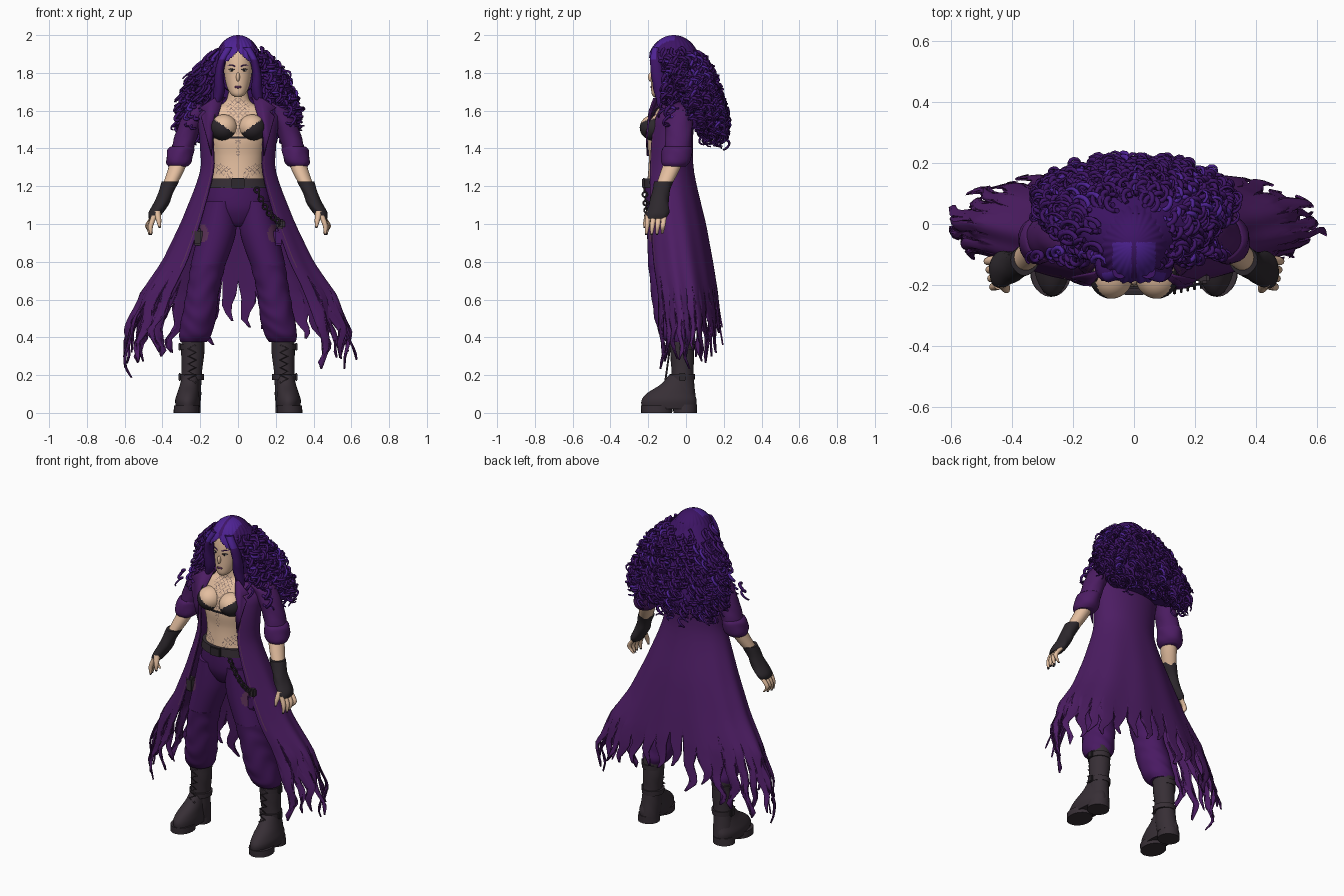
import bpy, bmesh, math, random
from math import sin, cos, pi, radians
from mathutils import Vector, Matrix

random.seed(7)
cube = bpy.data.objects.get("Cube")
if cube:
    bpy.data.objects.remove(cube, do_unlink=True)


def material(name, r, g, b):
    mat = bpy.data.materials.new(name)
    mat.use_nodes = True
    mat.diffuse_color = (r, g, b, 1)
    bsdf = next(n for n in mat.node_tree.nodes if n.type == 'BSDF_PRINCIPLED')
    bsdf.inputs["Base Color"].default_value = (r, g, b, 1)
    bsdf.inputs["Roughness"].default_value = .8
    return mat


SKIN = material("skin", .78, .52, .35)
HAIR = material("dark violet hair", .047, .007, .13)
STREAK = material("bright violet hair", .075, .016, .29)
COAT = material("plum coat", .073, .012, .125)
TRIM = material("mauve trim", .11, .033, .1)
PANTS = material("purple trousers", .066, .01, .122)
LEATHER = material("dark leather", .038, .028, .036)
CLOTH = material("black cloth", .026, .021, .026)
INK = material("ink", .25, .17, .15)
EYE = material("eye white", .75, .7, .65)
SIDES = (("left", 1), ("right", -1))


def finish(name, bm, mats, rule=None, closed=True, angle=50):
    """Turn a bmesh into an object; rule picks a material from the face centre."""
    if closed:
        bmesh.ops.recalc_face_normals(bm, faces=bm.faces[:])
    if rule:
        for f in bm.faces:
            f.material_index = int(rule(f.calc_center_median()))
    mesh = bpy.data.meshes.new(name)
    bm.to_mesh(mesh)
    bm.free()
    obj = bpy.data.objects.new(name, mesh)
    bpy.context.collection.objects.link(obj)
    for mat in mats:
        mesh.materials.append(mat)
    bpy.ops.object.select_all(action='DESELECT')
    obj.select_set(True)
    bpy.context.view_layer.objects.active = obj
    bpy.ops.object.shade_smooth_by_angle(angle=radians(angle))
    return obj


def spline(a, b, c, d, t):
    return [(2*q + (r - p)*t + (2*p - 5*q + 4*r - s)*t*t + (3*q - p - 3*r + s)*t**3) / 2
            for p, q, r, s in zip(a, b, c, d)]


def loft(name, rings, mats, side=1, segs=24, steps=4, fold=0, rule=None):
    """Skin smooth level rings of (x, y, z, x radius, y radius)."""
    pad = [rings[0]] + list(rings) + [rings[-1]]
    fine = [spline(*pad[i:i + 4], k / steps) for i in range(len(rings) - 1) for k in range(steps)]
    fine.append(rings[-1])
    bm, loops = bmesh.new(), []
    for x, y, z, rx, ry in fine:
        loop = []
        for k in range(segs):
            a = 2*pi*k / segs
            w = 1 + fold*sin(z*60 + 3*sin(a*2 + z*9))
            loop.append(bm.verts.new((x*side + rx*w*cos(a), y + ry*w*sin(a), z)))
        loops.append(loop)
    for lo, hi in zip(loops, loops[1:]):
        for k in range(segs):
            n = (k + 1) % segs
            bm.faces.new((lo[k], lo[n], hi[n], hi[k]))
    bm.faces.new(loops[0])
    bm.faces.new(loops[-1])
    return finish(name, bm, mats, rule)


def ellipsoid(name, loc, size, mats, rule=None, segs=24):
    bm = bmesh.new()
    bmesh.ops.create_uvsphere(bm, u_segments=segs, v_segments=segs // 2, radius=1,
                              matrix=Matrix.LocRotScale(Vector(loc), None, Vector(size)))
    return finish(name, bm, mats, rule)


def box(name, loc, size, mat):
    bm = bmesh.new()
    bmesh.ops.create_cube(bm, size=1, matrix=Matrix.LocRotScale(Vector(loc), None, Vector(size)))
    bmesh.ops.bevel(bm, geom=bm.edges[:], offset=min(size)*.25, segments=2, affect='EDGES')
    return finish(name, bm, [mat])


def tubes(name, paths, radius, mat, taper=.4):
    """Many round strands in one object."""
    curve = bpy.data.curves.new(name, 'CURVE')
    curve.dimensions = '3D'
    curve.bevel_depth, curve.bevel_resolution, curve.use_fill_caps = radius, 1, True
    curve.materials.append(mat)
    for path in paths:
        s = curve.splines.new('POLY')
        s.points.add(len(path) - 1)
        for i, p in enumerate(path):
            s.points[i].co = (*p, 1)
            s.points[i].radius = 1 - (1 - taper)*(i / (len(path) - 1))**3
    obj = bpy.data.objects.new(name, curve)
    bpy.context.collection.objects.link(obj)
    bpy.ops.object.select_all(action='DESELECT')
    obj.select_set(True)
    bpy.context.view_layer.objects.active = obj
    bpy.ops.object.convert(target='MESH')


# Torso with a fine ink lattice on chest and belly
def tattoo(c):
    x, z = abs(c.x), c.z
    chest = math.hypot(x, z - 1.61) < .06 or (x < .012 and 1.36 < z < 1.57)
    belly = abs(z - 1.28 - .4*(x - .07)) < .03 and .03 < x < .115
    lines = min(abs(sin((x + z)*120)), abs(sin((x - z)*120 + sin(z*60)))) < .2
    return (chest or belly) and c.y < -.08 and lines


loft("torso", [(0, -.1, 1.18, .15, .11), (0, -.1, 1.28, .13, .1), (0, -.1, 1.36, .133, .097),
               (0, -.098, 1.45, .15, .107), (0, -.085, 1.54, .165, .105), (0, -.07, 1.61, .15, .08),
               (0, -.075, 1.645, .07, .055), (0, -.085, 1.72, .046, .048)],
     [SKIN, INK], segs=190, steps=16, rule=tattoo)
loft("bra_band", [(0, -.1, 1.452, .152, .111), (0, -.1, 1.462, .154, .112)], [CLOTH], segs=40)

# Head and face
loft("head", [(0, -.155, 1.672, .015, .015), (0, -.14, 1.69, .04, .042), (0, -.115, 1.73, .06, .07),
              (0, -.105, 1.79, .072, .08), (0, -.1, 1.85, .076, .085), (0, -.09, 1.92, .07, .08),
              (0, -.08, 1.97, .04, .04)], [SKIN], segs=32)
ellipsoid("nose", (0, -.187, 1.778), (.01, .014, .024), [SKIN])
ellipsoid("lips", (0, -.182, 1.725), (.02, .007, .007), [TRIM])

# Hair cap with combed ridges and an opening for the face
bm = bmesh.new()
bmesh.ops.create_uvsphere(bm, u_segments=120, v_segments=56, radius=1)
for v in bm.verts:
    a = math.atan2(v.co.y, v.co.x)
    w = 1 + .025*sin(a*26)*math.hypot(v.co.x, v.co.y)
    v.co = (v.co.x*.123*w, -.065 + v.co.y*.137*w, 1.845 + v.co.z*.155)
bmesh.ops.delete(bm, geom=[f for f in bm.faces if (c := f.calc_center_median()).y < -.1
                           and abs(c.x) < .083 and c.z < 1.912 - .9*abs(c.x)], context='FACES')
finish("hair_cap", bm, [HAIR, STREAK], lambda c: c.y < -.06 and .008 < abs(c.x) < .07 and c.z > 1.85, closed=False)

# Hair mass and its corkscrew curls: height, x radius, centre y, y radius
mass = [(1.95, .09, -.06, .1), (1.87, .165, -.025, .12), (1.78, .235, .015, .125),
        (1.6, .29, .07, .125), (1.5, .285, .09, .115), (1.4, .26, .11, .1)]
loft("hair_mass", [(0, cy, z, rx*.95, ry*.95) for z, rx, cy, ry in mass[:-1]], [HAIR], segs=32, fold=.02)


def table(rows, z):
    for a, b in zip(rows, rows[1:]):
        if z >= b[0]:
            t = min(1, max(0, (a[0] - z) / (a[0] - b[0])))
            return [p + (q - p)*t for p, q in zip(a[1:], b[1:])]
    return rows[-1][1:]


def on_mass(angle, depth, z):
    rx, cy, ry = table(mass, z)
    return Vector((depth*rx*sin(angle), cy + depth*ry*cos(angle), z))


def curl(spine, length):
    """Wind a helix around the spine, a function of height dropped."""
    phase, spin, n = random.uniform(0, 2*pi), random.choice((1, -1)), 24
    path = []
    for i in range(n + 1):
        t = i / n
        a, r = phase + spin*2*pi*length*20*t, .019*(.5 + .5*t)
        path.append(spine(length*t) + Vector((r*cos(a), r*sin(a), .01*sin(a + 1))))
    return path


curls = []
for i in range(410):
    top = 1.93 - .4*random.random()**.9
    angle = random.uniform(-1, 1)*(1.75 + 2*(top - 1.53))
    depth = random.uniform(.96, 1.08) if top > 1.6 else random.uniform(.45, 1.1)
    curls.append(curl(lambda drop: on_mass(angle, depth + drop*.8, top - drop), random.uniform(.07, .15)))
for i in range(50):
    s, top = 1 if i % 2 else -1, random.uniform(1.6, 1.82)
    x, y = .12 + (1.88 - top)*random.uniform(.1, .75), random.uniform(-.12, -.04)
    curls.append(curl(lambda drop: Vector((s*(x + drop*.3), y - drop*.1, top - drop)), random.uniform(.08, .14)))
tubes("hair_curls", [c for i, c in enumerate(curls) if i % 9], .009, HAIR)
tubes("bright_curls", curls[::9], .009, STREAK)

# Long open coat with a torn hem: height, x radius, centre y, y radius
cut = [(1.67, .1, -.05, .07), (1.63, .18, -.06, .085), (1.58, .215, -.072, .108), (1.45, .2, -.088, .122),
       (1.3, .19, -.092, .126), (1.2, .22, -.085, .138), (1, .3, -.062, .164), (.8, .395, -.04, .178),
       (.63, .51, -.015, .18), (.43, .585, -.002, .192), (.1, .61, 0, .2)]
TEETH, PER, TOP, LOW = 26, 9, 18, 16
COLS = TEETH*PER
flank = [abs(2*i / TEETH - 1) for i in range(TEETH + 1)]
gaps = [.67 - .13*min(1, 1.5*f) + .14*(f > .85) + random.uniform(-.09, .09) for f in flank]
tips = [.42 - .22*min(1, 1.5*f) + random.uniform(-.05, .1) for f in flank]
bm, columns = bmesh.new(), []
for c in range(COLS + 1):
    u = 2*c / COLS - 1
    k = min(c // PER, TEETH - 1)
    t = c / PER - k
    gap = gaps[k] + (gaps[k + 1] - gaps[k])*t
    hem = gap + (tips[k] - gap)*(1 - abs(2*t - 1))**.75
    heights = [1.67 + (.77 - 1.67)*r / TOP for r in range(TOP)]
    heights += [.77 + (hem - .77)*r / LOW for r in range(LOW + 1)]
    column = []
    for z in heights:
        rx, cy, ry = table(cut, z)
        loose = max(0, .68 - z)
        a = u*(2.43 - .09*max(0, min(1, 1.3 - z))) + .2*loose*sin(z*32 + k*2)
        w = 1 + .025*max(0, 1.3 - z)*sin(u*28) + .11*loose*sin(k*3 + z*17)
        column.append(bm.verts.new((rx*w*sin(a), cy + ry*w*cos(a), z)))
    columns.append(column)
for c, (one, two) in enumerate(zip(columns, columns[1:])):
    for r in range(TOP + LOW):
        f = bm.faces.new((one[r], one[r + 1], two[r + 1], two[r]))
        f.material_index = int(min(c, COLS - 1 - c) == 3 and r < TOP)
coat = finish("coat", bm, [COAT, TRIM])
thick = coat.modifiers.new("thickness", 'SOLIDIFY')
thick.thickness, thick.offset = .008, 0

# Belt, buckle and trouser seat
loft("trouser_seat", [(0, -.1, 1.225, .15, .118), (0, -.1, 1.12, .168, .113), (0, -.1, 1.06, .145, .1),
                      (0, -.095, 1, .08, .07), (0, -.09, .985, .03, .04)], [PANTS], segs=32)
loft("belt", [(0, -.1, 1.19, .165, .124), (0, -.1, 1.24, .156, .122)], [LEATHER], segs=40)
box("belt_buckle", (0, -.224, 1.215), (.07, .018, .055), CLOTH)
for i in range(12):
    t = i / 11
    bpy.ops.mesh.primitive_torus_add(major_segments=12, minor_segments=6, major_radius=.013, minor_radius=.005,
                                     location=(.1 + .12*t, -.22 + .025*t, 1.18 - .17*t - .03*sin(pi*t)),
                                     rotation=(pi/2, .6, pi/2*(i % 2)))
    bpy.context.object.name = "chain_link"
    bpy.context.object.data.materials.append(LEATHER)
box("chain_pouch", (.225, -.178, 1), (.045, .035, .05), LEATHER)


def patch(c):
    """Worn patches on the thighs."""
    return c.y < -.11 and math.hypot(abs(c.x) - .195, (c.z - .95)*.7) < .036


for label, s in SIDES:
    # Face details
    ellipsoid(label + "_eye", (s*.032, -.173, 1.813), (.014, .008, .005), [EYE], segs=16)
    ellipsoid(label + "_iris", (s*.031, -.179, 1.813), (.006, .004, .005), [CLOTH], segs=12)
    tubes(label + "_eyelid", [[(s*.016, -.182, 1.817), (s*.032, -.181, 1.821), (s*.05, -.17, 1.82)]], .0025, CLOTH)
    tubes(label + "_eyebrow", [[(s*.014, -.184, 1.834), (s*.034, -.18, 1.843), (s*.054, -.165, 1.84)]], .003, HAIR)
    loft(label + "_front_lock", [(.045, -.155, 1.935, .025, .025), (.083, -.16, 1.87, .022, .03),
                                 (.1, -.15, 1.79, .024, .035), (.1, -.135, 1.7, .03, .035),
                                 (.12, -.13, 1.62, .012, .018)], [HAIR, STREAK], s, 16, fold=.04,
         rule=lambda c: c.z > 1.87 and c.y < -.16)
    # Bust with triangular cups
    ellipsoid(label + "_breast", (s*.075, -.165, 1.51), (.073, .08, .07), [SKIN, CLOTH],
              lambda c: c.z < 1.465 + .72*abs(c.x), 64)
    tubes(label + "_bra_strap", [[(s*.125, -.19, 1.545), (s*.12, -.165, 1.6), (s*.085, -.1, 1.65)]], .004, CLOTH, 1)
    # Lapel plate with a notch
    bm = bmesh.new()
    outline = [(.075, -.125, 1.675), (.13, -.165, 1.665), (.205, -.18, 1.615), (.17, -.19, 1.595),
               (.195, -.19, 1.57), (.165, -.203, 1.46), (.138, -.2, 1.36), (.132, -.205, 1.48)]
    bm.faces.new([bm.verts.new((s*x, y, z)) for x, y, z in outline])
    bmesh.ops.inset_region(bm, faces=bm.faces[:], thickness=.007)
    for f in bm.faces:
        f.material_index = int(len(f.verts) == 4)
    lapel = finish(label + "_lapel", bm, [COAT, TRIM], closed=False)
    lapel.modifiers.new("thickness", 'SOLIDIFY').thickness = .009
    # Sleeve, rolled cuff, forearm and fingerless glove
    loft(label + "_sleeve", [(.13, -.045, 1.645, .05, .05), (.195, -.04, 1.615, .065, .07), (.245, -.038, 1.54, .063, .073),
                             (.28, -.04, 1.45, .06, .07), (.3, -.045, 1.37, .06, .07)], [COAT], s, fold=.03)
    loft(label + "_cuff", [(.297, -.045, 1.41, .06, .07), (.303, -.047, 1.39, .07, .079), (.313, -.055, 1.33, .067, .077),
                           (.318, -.06, 1.305, .05, .06)], [COAT], s, fold=.03)
    loft(label + "_forearm", [(.3, -.05, 1.37, .047, .05), (.33, -.085, 1.28, .044, .048), (.37, -.125, 1.19, .035, .038)],
         [SKIN], s)
    loft(label + "_glove", [(.358, -.118, 1.225, .045, .05), (.385, -.135, 1.16, .04, .047), (.405, -.143, 1.11, .041, .052),
                            (.435, -.15, 1.06, .038, .06), (.447, -.157, 1.03, .026, .052)], [CLOTH], s, fold=.03)
    for i in range(4):
        y = -.2 + .028*i
        loft(label + "_finger", [(.442, y, 1.045, .016, .015), (.462 + .006*i, y - .006, .99, .013, .013),
                                 (.468 - .007*abs(i - 1), y - .01, .942 + .008*(i == 3), .006, .006)], [SKIN, CLOTH], s, 10,
             rule=lambda c: c.z < .952)
    loft(label + "_thumb", [(.43, -.19, 1.07, .02, .02), (.42, -.212, 1.02, .014, .014), (.415, -.22, .98, .006, .006)],
         [SKIN, CLOTH], s, 10, rule=lambda c: c.z < .988)
    # Trouser leg gathered over the boot, with a thigh pocket
    loft(label + "_trouser_leg", [(.09, -.1, 1.12, .082, .108), (.112, -.1, .95, .1, .106), (.16, -.1, .78, .092, .1)],
         [PANTS, TRIM], s, 56, 20, rule=patch)
    loft(label + "_trouser_shin", [(.158, -.1, .785, .092, .1), (.185, -.09, .65, .086, .096), (.205, -.07, .52, .09, .1),
                                   (.225, -.05, .42, .088, .092), (.235, -.035, .375, .07, .072)], [PANTS], s, 36, 10, .022)
    box(label + "_thigh_pocket", (s*.215, -.16, .93), (.055, .045, .09), PANTS if s > 0 else LEATHER)
    # Laced boot with straps, heel and sole
    loft(label + "_boot_shaft", [(.238, -.025, .41, .062, .064), (.24, -.02, .3, .06, .062), (.246, -.018, .2, .054, .058),
                                 (.252, -.015, .1, .057, .065), (.255, -.005, .04, .057, .06)], [LEATHER], s, fold=.015)
    loft(label + "_boot_foot", [(.266, -.09, .02, .06, .142), (.268, -.09, .065, .065, .146), (.264, -.08, .105, .058, .125),
                                (.257, -.05, .15, .05, .085), (.25, -.03, .2, .045, .06)], [LEATHER], s, 28)
    loft(label + "_boot_heel", [(.262, -.005, 0, .064, .062), (.26, -.005, .045, .06, .064)], [LEATHER], s)
    loft(label + "_boot_sole", [(.274, -.155, 0, .067, .082), (.272, -.155, .04, .067, .084)], [LEATHER], s)
    for z in (.19, .35):
        loft(label + "_boot_strap", [(.243, -.02, z - .015, .062, .066), (.243, -.02, z + .015, .064, .068)], [LEATHER], s)
        box(label + "_strap_buckle", (s*.308, -.02, z), (.014, .035, .04), CLOTH)
    lace = [(s*(.243 + (.02 if i % 2 else -.02)), -.08 - .035*max(0, .22 - .02*i)*4, .16 + .02*i) for i in range(11)]
    tubes(label + "_boot_lace", [lace], .005, LEATHER, 1)
